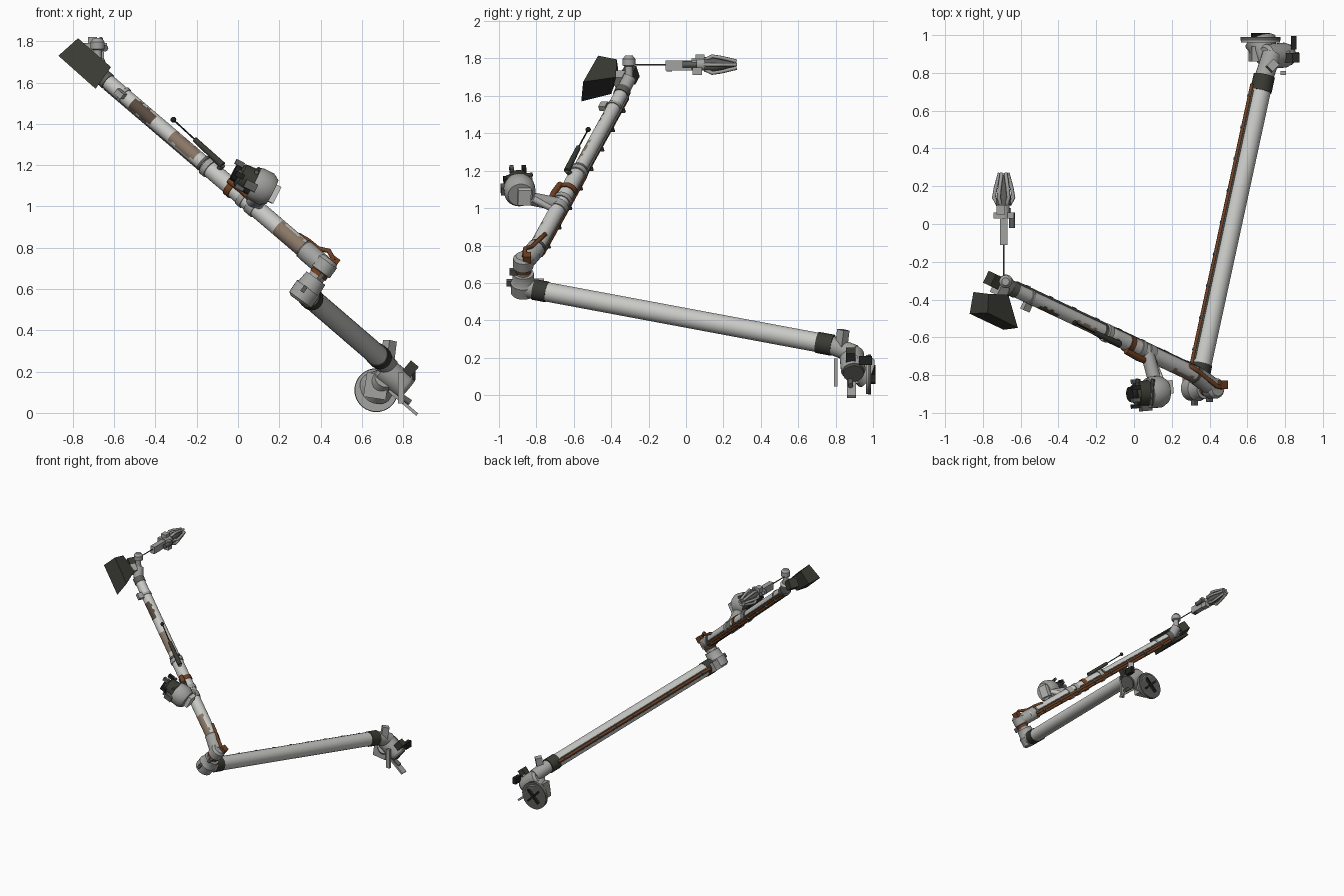
import bpy, bmesh, math
from mathutils import Vector as V, Matrix

if "Cube" in bpy.data.objects:
    bpy.data.objects.remove(bpy.data.objects["Cube"])


def material(name, *rgb):
    m = bpy.data.materials.new(name)
    m.diffuse_color = (*rgb, 1)
    m.use_nodes = True
    m.node_tree.nodes["Principled BSDF"].inputs["Base Color"].default_value = m.diffuse_color
    return m


LIGHT = material("light grey", 0.58, 0.58, 0.56)
METAL = material("metal grey", 0.36, 0.36, 0.35)
STEEL = material("dark steel", 0.11, 0.11, 0.105)
HOOD = material("dark olive", 0.042, 0.043, 0.034)
BLACK = material("black", 0.015, 0.015, 0.014)
BROWN = material("copper brown", 0.16, 0.052, 0.016)
TAN = material("worn tan", 0.25, 0.185, 0.135)
UMBER = material("dark umber", 0.10, 0.07, 0.05)


def finish(name, bm, mats, smooth=True):
    me = bpy.data.meshes.new(name)
    bmesh.ops.recalc_face_normals(bm, faces=bm.faces)
    bm.to_mesh(me)
    bm.free()
    for m in mats:
        me.materials.append(m)
    o = bpy.data.objects.new(name, me)
    bpy.context.collection.objects.link(o)
    if smooth:
        bpy.ops.object.select_all(action='DESELECT')
        o.select_set(True)
        bpy.context.view_layer.objects.active = o
        bpy.ops.object.shade_smooth_by_angle(angle=math.radians(35))
    return o


def lathe(name, p0, p1, profile, mat, seg=24):
    """Turned part along p0-p1; profile is (fraction along, radius)."""
    d = V(p1) - V(p0)
    L = d.length
    mt = Matrix.Translation(V(p0)) @ d.to_track_quat('Z', 'Y').to_matrix().to_4x4()
    bm = bmesh.new()
    rings = [[bm.verts.new(mt @ V((r * math.cos(a * math.tau / seg), r * math.sin(a * math.tau / seg), t * L)))
              for a in range(seg)] for t, r in profile]
    for A, B in zip(rings, rings[1:]):
        for i in range(seg):
            j = (i + 1) % seg
            bm.faces.new((A[i], A[j], B[j], B[i]))
    bm.faces.new(rings[0][::-1])
    bm.faces.new(rings[-1])
    return finish(name, bm, mat if isinstance(mat, list) else [mat])


def rod(name, p0, p1, r, mat, r1=None, seg=20):
    return lathe(name, p0, p1, [(0, r), (1, r if r1 is None else r1)], mat, seg)


def box(name, c, size, mat, axis=(0, 0, 1)):
    bm = bmesh.new()
    rot = V(axis).to_track_quat('Z', 'Y').to_matrix().to_4x4()
    bmesh.ops.create_cube(bm, size=1, matrix=Matrix.Translation(V(c)) @ rot @ Matrix.Diagonal((*size, 1)))
    return finish(name, bm, [mat], False)


def ball(name, c, r, mat):
    bm = bmesh.new()
    bmesh.ops.create_uvsphere(bm, u_segments=16, v_segments=10, radius=r, matrix=Matrix.Translation(V(c)))
    return finish(name, bm, [mat])


def cable(name, pts, r, mat):
    cu = bpy.data.curves.new(name, 'CURVE')
    cu.dimensions = '3D'
    cu.bevel_depth = r
    cu.bevel_resolution = 2
    cu.use_fill_caps = True
    sp = cu.splines.new('POLY')
    sp.points.add(len(pts) - 1)
    for p, q in zip(sp.points, pts):
        p.co = (*q, 1)
    cu.materials.append(mat)
    bpy.context.collection.objects.link(bpy.data.objects.new(name, cu))


# lower boom with dark end sleeves, cable in a dark channel, and clips
E, W = V((0.355, -0.76, 0.555)), V((0.68, 0.74, 0.275))
lower = lambda t: E.lerp(W, t)
rod("lower_boom", E, W, 0.052, LIGHT, seg=32)
rod("elbow_sleeve", lower(-0.035), lower(0.012), 0.056, HOOD)
rod("shoulder_sleeve", lower(0.975), lower(1.03), 0.057, HOOD)
ld = (W - E).normalized()
side = V((-0.88, 0, 0.42))
side = (side - ld * side.dot(ld)).normalized()
lat = ld.cross(side)
cable("lower_cable", [lower(0.0) + side * 0.057, lower(0.99) + side * 0.057], 0.011, BROWN)
for s in (-1, 1):
    cable("cable_channel", [lower(t) + side * 0.052 + lat * 0.013 * s for t in (0.02, 0.97)], 0.005, STEEL)
for i in range(9):
    t = 0.05 + i * 0.112
    rod("lower_cable_clip", lower(t) + side * 0.057, lower(t + 0.008) + side * 0.057, 0.014, STEEL, seg=10)

# shoulder joint and base
rod("base_disc", (0.67, 0.962, 0.11), (0.67, 0.972, 0.11), 0.104, METAL, seg=40)
rod("base_backing", (0.67, 0.972, 0.11), (0.67, 0.99, 0.11), 0.106, STEEL, seg=40)
for s in (-1, 1):
    box("base_hub_bar", (0.67, 0.992, 0.11), (0.04, 0.012, 0.13), BLACK, (s, 0, 1))
rod("base_cone", (0.67, 0.965, 0.12), (0.71, 0.86, 0.17), 0.085, METAL, 0.05)
rod("shoulder_neck", lower(1.02), (0.73, 0.90, 0.22), 0.05, METAL)
ax = V((0.12, 0.01, -0.10))
s0 = V((0.69, 0.885, 0.225))
lathe("shoulder_drum", s0, s0 + ax, [(0, 0.05), (0.1, 0.066), (0.9, 0.066), (1, 0.06)], METAL, 32)
rod("shoulder_cap", s0 + ax, s0 + ax * 1.1, 0.056, STEEL)
box("shoulder_block", (0.67, 0.90, 0.13), (0.08, 0.11, 0.12), METAL, (0.15, 0, 1))
box("shoulder_bracket_foot", (0.80, 0.885, 0.05), (0.05, 0.18, 0.015), METAL, (0.6, 0, 0.7))
box("shoulder_bracket_arm", (0.79, 0.80, 0.12), (0.03, 0.02, 0.15), METAL)
box("shoulder_lug", (0.73, 0.835, 0.30), (0.045, 0.05, 0.10), METAL, (0.1, 0.1, 0.8))
box("connector_block", (0.825, 0.88, 0.20), (0.05, 0.10, 0.05), HOOD, (0.6, 0, -0.5))
box("connector_plug", (0.845, 0.96, 0.185), (0.03, 0.07, 0.05), BLACK)
rod("connector_stem", (0.77, 0.88, 0.17), (0.83, 0.90, 0.20), 0.02, METAL)
rod("lower_pin", (0.76, 0.88, 0.10), (0.835, 0.88, 0.05), 0.014, STEEL)

# elbow joint: stacked drums
j = V((0.295, -0.87, 0.54))
k = V((0.445, -0.87, 0.745))
lathe("elbow_drum", j, j.lerp(k, 0.55), [(0, 0.05), (0.08, 0.066), (0.55, 0.068), (0.62, 0.06), (1, 0.056)], METAL, 28)
lathe("elbow_cap", j.lerp(k, 0.55), k, [(0, 0.04), (0.3, 0.04), (0.35, 0.054), (0.85, 0.054), (1, 0.04)], METAL, 28)
rod("elbow_link", lower(-0.03), (0.335, -0.88, 0.58), 0.052, METAL)
rod("elbow_band", j.lerp(k, 0.61), j.lerp(k, 0.69), 0.045, BROWN)
box("elbow_motor", (0.305, -0.80, 0.575), (0.08, 0.07, 0.07), METAL, k - j)
for c in ((0.32, -0.935, 0.60), (0.40, -0.918, 0.66)):
    box("elbow_plate", c, (0.05, 0.02, 0.035), STEEL, k - j)
box("elbow_plug", (0.465, -0.85, 0.735), (0.045, 0.045, 0.045), BROWN, k - j)

# forearm tube with worn patches on its front
F0, F1 = V((0.37, -0.82, 0.75)), V((-0.66, -0.335, 1.63))
fore = lambda t: F0.lerp(F1, t)
fd = (F1 - F0).normalized()
p_ = V((0, 1, 0)) - fd * fd.y
p_.normalize()
q_ = fd.cross(p_)
tube = lathe("forearm", F0, F1, [(i / 60, 0.043 if i < 30 else 0.037) for i in range(61)], [LIGHT, TAN, UMBER], 24)
patches = [(0.05, 0.17, 1, 0.45, 0.3), (0.55, 0.66, 1, 0.55, -0.2), (0.75, 0.85, 2, 0.6, 0.1)]
for n, p in enumerate(tube.data.polygons):
    t = (p.center - F0).dot(fd) / (F1 - F0).length
    for a, b, m, lim, tilt in patches:
        facing = (q_ * tilt - p_).normalized().dot(p.normal)
        if a < t < b and len(p.vertices) == 4 and facing > lim + 0.12 * math.sin(t * 150):
            p.material_index = m
rod("forearm_root", (0.41, -0.86, 0.715), fore(0.04), 0.05, METAL)
for t, w, m in [(0.04, 0.012, STEEL), (0.27, 0.03, METAL), (0.32, 0.02, METAL), (0.375, 0.022, BROWN),
                (0.49, 0.02, METAL), (0.515, 0.01, STEEL), (0.89, 0.012, METAL), (0.97, 0.03, STEEL)]:
    rod("forearm_collar", fore(t), fore(t + w), 0.049 if t < 0.5 else 0.042, m)

# forearm cables on the rear underside
under = p_ * math.cos(0.5) + q_ * math.sin(0.5)
across = fd.cross(under)
for s in (-1, 1):
    o0, o1 = [under * r + across * 0.010 * s for r in (0.045, 0.040)]
    cable("forearm_cable", [fore(0.03) + o0, fore(0.49) + o0, fore(0.53) + o1, fore(0.97) + o1], 0.0095, BROWN)
    cable("forearm_channel", [fore(t) + under * 0.037 + across * 0.021 * s for t in (0.03, 0.97)], 0.006, STEEL)
for i in range(8):
    t = 0.08 + i * 0.118
    box("forearm_cable_clip", fore(t) + under * 0.042, (0.042, 0.028, 0.01), STEEL, fd)
cable("elbow_cable_loop", [(0.27, -0.745, 0.84), (0.30, -0.755, 0.86), (0.34, -0.78, 0.835), (0.39, -0.82, 0.795),
                           (0.44, -0.86, 0.785), (0.465, -0.865, 0.74)], 0.012, BROWN)
cable("drum_cable", [fore(0.30) + V((0, -0.048, 0.025)), fore(0.34) + V((0, -0.052, 0.03)),
                     fore(0.40) + V((0, -0.045, 0.025))], 0.018, BROWN)

# camera drum on its bracket
c0, c1 = V((0.0, -0.90, 1.155)), V((0.165, -0.885, 1.07))
cam = lambda t: c0.lerp(c1, t)
lathe("camera_front", c0, cam(0.5), [(0, 0.05), (0.15, 0.062), (1, 0.068)], HOOD, 28)
lathe("camera_body", cam(0.45), c1, [(0, 0.078), (0.2, 0.084), (0.7, 0.084), (1, 0.066)], METAL, 28)
rod("camera_lens", cam(-0.14), c0, 0.04, BLACK)
for i in range(6):
    a = i * math.tau / 6
    o = V((0.0, 0.066 * math.cos(a), 0.066 * math.sin(a)))
    box("camera_lug", cam(0.05) + o, (0.022, 0.026, 0.045), BLACK if i % 2 else STEEL, c1 - c0)
box("camera_foot", (0.165, -0.865, 1.065), (0.07, 0.09, 0.05), LIGHT, c1 - c0)
rod("camera_strut", (0.11, -0.83, 1.05), (0.07, -0.68, 1.02), 0.036, METAL)
rod("camera_strut_side", (0.14, -0.82, 1.05), (0.09, -0.70, 0.99), 0.018, LIGHT)
for s in (-1, 1):
    rod("camera_top_pipe", (0.05 + 0.04 * s, -0.96, 1.165), (0.06 + 0.04 * s, -0.82, 1.18), 0.011, STEEL, seg=10)
box("camera_end_box", (0.06, -0.965, 1.10), (0.05, 0.04, 0.06), STEEL, c1 - c0)

# antenna: thick grip, thin rod, ball tip
a0, a1, a2 = V((-0.075, -0.637, 1.20)), V((-0.21, -0.575, 1.325)), V((-0.313, -0.523, 1.42))
rod("antenna_grip", a0, a1, 0.017, HOOD, 0.013, 12)
rod("antenna_rod", a1, a2, 0.004, BLACK, seg=8)
ball("antenna_tip", a2, 0.014, BLACK)
rod("antenna_mount", a0, fore(0.47), 0.014, STEEL, seg=10)

# dark hood at the forearm tip, blacker on its lower right sides
front = [(-0.775, -0.47, 1.815), (-0.615, -0.55, 1.675), (-0.69, -0.56, 1.57), (-0.87, -0.475, 1.73)]
rear = [(-0.77, -0.37, 1.795), (-0.665, -0.375, 1.70), (-0.71, -0.40, 1.61), (-0.85, -0.36, 1.72)]
bm = bmesh.new()
f, r = [[bm.verts.new(p) for p in q] for q in (front, rear)]
bm.faces.new(f)
bm.faces.new(r)
for i in range(4):
    n = (i + 1) % 4
    bm.faces.new((f[i], f[n], r[n], r[i])).material_index = int(i == 1)
finish("hood", bm, [HOOD, BLACK], False)

# wrist
tip = V((-0.68, -0.30, 1.70))
rod("wrist", F1, tip, 0.036, METAL)
box("wrist_block", (-0.74, -0.30, 1.71), (0.07, 0.07, 0.07), HOOD, fd)
box("hood_bracket", (-0.71, -0.35, 1.69), (0.06, 0.07, 0.06), METAL, fd)
lathe("wrist_knob", (-0.68, -0.305, 1.70), (-0.68, -0.305, 1.815),
      [(0, 0.022), (0.5, 0.02), (0.55, 0.034), (0.85, 0.034), (1, 0.02)], METAL)
box("side_bracket", (-0.57, -0.44, 1.545), (0.04, 0.03, 0.045), METAL, fd)
rod("side_bracket_stem", (-0.57, -0.44, 1.545), fore(0.9), 0.014, STEEL, seg=10)

# tethered gripper tool
X, Z = -0.69, 1.767
rod("tether", (X, -0.30, Z), (X, -0.10, Z), 0.004, STEEL, seg=8)
box("tool_handle", (X, -0.035, Z - 0.005), (0.04, 0.15, 0.055), METAL)
box("tool_rear_plate", (X, -0.09, Z - 0.012), (0.03, 0.03, 0.05), STEEL)
rod("tool_neck", (X, 0.03, Z), (X, 0.11, Z), 0.032, METAL)
box("tool_cross_bar", (X, 0.045, Z + 0.01), (0.11, 0.03, 0.03), METAL)
box("tool_top_box", (X - 0.015, 0.075, Z + 0.035), (0.045, 0.05, 0.04), METAL)
box("tool_lower_box", (X + 0.02, 0.06, Z - 0.035), (0.04, 0.05, 0.04), METAL)
rod("tool_side_motor", (X + 0.045, -0.02, Z), (X + 0.045, 0.06, Z), 0.016, STEEL, seg=14)
lathe("tool_core", (X, 0.10, Z), (X, 0.26, Z), [(0, 0.040), (0.3, 0.038), (0.6, 0.026), (1, 0.014)], STEEL, 16)
for i in range(6):
    a = i * math.tau / 6
    u = V((math.cos(a), 0, math.sin(a)))
    o = V((X, 0, Z))
    cable("tool_finger", [o + u * 0.03 + V((0, 0.10, 0)), o + u * 0.052 + V((0, 0.14, 0)),
                          o + u * 0.043 + V((0, 0.19, 0)), o + u * 0.021 + V((0, 0.27, 0))], 0.010, METAL)
